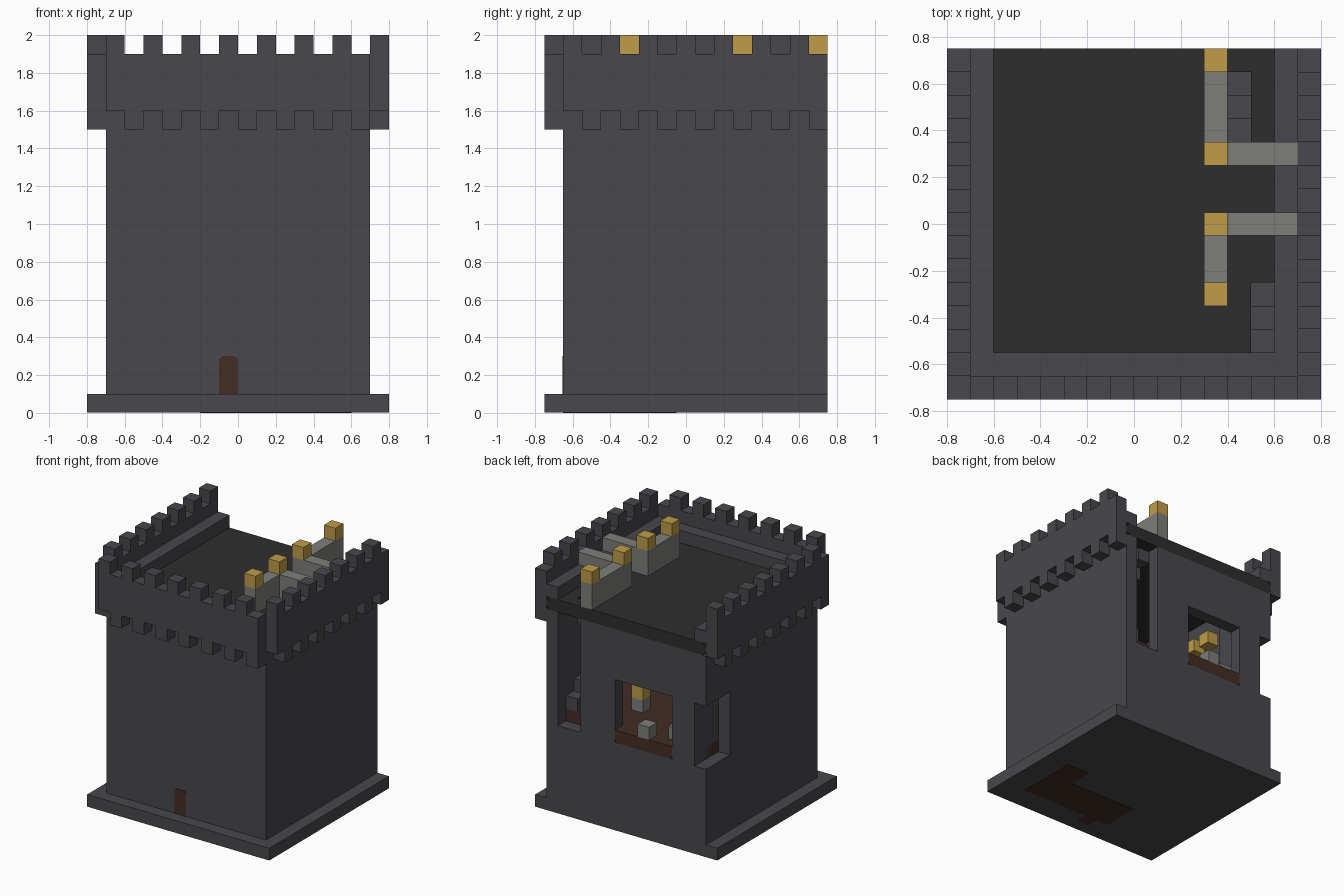
import bpy
import bmesh

cube = bpy.data.objects.get("Cube")
if cube:
    bpy.data.objects.remove(cube, do_unlink=True)


def material(name, rgb):
    m = bpy.data.materials.new(name)
    m.use_nodes = True
    col = (*rgb, 1.0)
    m.diffuse_color = col
    bsdf = m.node_tree.nodes["Principled BSDF"]
    bsdf.inputs["Base Color"].default_value = col
    bsdf.inputs["Roughness"].default_value = 0.9
    return m


STONE = material("dark stone", (0.065, 0.063, 0.072))
ROOF = material("charcoal roof", (0.027, 0.027, 0.027))
WOOD = material("brown wood", (0.056, 0.026, 0.017))
PALE = material("pale stone", (0.205, 0.212, 0.195))
GOLD = material("gold", (0.52, 0.335, 0.065))


def finish(name, bm, mat):
    bmesh.ops.recalc_face_normals(bm, faces=bm.faces)
    mesh = bpy.data.meshes.new(name)
    bm.to_mesh(mesh)
    bm.free()
    mesh.materials.append(mat)
    obj = bpy.data.objects.new(name, mesh)
    bpy.context.collection.objects.link(obj)
    return obj


def boxes(name, mat, *spans):
    """One object made of boxes, each given as ((x0, x1), (y0, y1), (z0, z1))."""
    bm = bmesh.new()
    for span in spans:
        made = bmesh.ops.create_cube(bm, size=1)["verts"]
        for v in made:
            for i, (lo, hi) in enumerate(span):
                v.co[i] = lo if v.co[i] < 0 else hi
    return finish(name, bm, mat)


def panel(name, mat, xs, ys, zs, cut, top=True, bottom=True):
    """Upright panel along x with clipped corners."""
    (x0, x1), (z0, z1) = xs, zs
    t = cut if top else 0
    b = cut if bottom else 0
    outline = []
    for x, z, dx, dz in ((x0, z0, b, b), (x1, z0, -b, b), (x1, z1, -t, -t), (x0, z1, t, -t)):
        if not dx:
            outline.append((x, z))
        elif (dx > 0) == (dz > 0):
            outline += [(x, z + dz), (x + dx, z)] if dz > 0 else [(x, z + dz), (x + dx, z)][::1]
        else:
            outline += [(x + dx, z), (x, z + dz)]
    bm = bmesh.new()
    face = bm.faces.new([bm.verts.new((x, ys[0], z)) for x, z in outline])
    grown = bmesh.ops.extrude_face_region(bm, geom=[face])["geom"]
    for v in grown:
        if isinstance(v, bmesh.types.BMVert):
            v.co.y = ys[1]
    return finish(name, bm, mat)


# Base plinth, with the ground floor showing underneath
boxes("base", STONE, ((-.8, .8), (-.75, .75), (.003, .1)))
boxes("ground_floor", WOOD,
      ((-.2, .6), (-.55, -.25), (0, .05)),
      ((.4, .6), (-.25, -.05), (0, .05)),
      ((-.1, 0), (-.65, -.55), (0, .05)))

# Tower body, upper room walls and openings
boxes("tower_body", STONE, ((-.7, .7), (-.65, .75), (.1, .7)))
UP = (.7, 1.6)
OVER = (1.2, 1.6)
boxes("front_wall", STONE, ((-.7, .7), (-.65, -.55), UP))
boxes("left_wall", STONE, ((.6, .7), (-.55, .75), UP))
boxes("right_wall", STONE,
      ((-.7, -.6), (-.55, .45), UP),
      ((-.7, -.6), (.45, .75), OVER),
      ((-.6, -.5), (.4, .65), UP))
boxes("back_wall", STONE,
      ((-.6, -.4), (.65, .75), UP),
      ((.1, .4), (.65, .75), UP),
      ((-.4, .1), (.65, .75), OVER))

# Wooden floor, window sill and door
boxes("room_floor", WOOD, ((-.6, .6), (-.55, .65), (.7, .8)))
panel("window_sill", WOOD, (-.4, .1), (.65, .75), (.7, .8), .02, top=False)
panel("front_door", WOOD, (-.1, 0), (-.654, -.65), (.1, .3), .015, bottom=False)

# Roof slab with two stair openings
Z = (1.6, 1.7)
boxes("roof_slab", ROOF,
      ((-.7, .4), (-.65, .65), Z),
      ((.4, .5), (-.65, .35), Z),
      ((.5, .6), (-.65, -.55), Z),
      ((.5, .6), (-.25, .65), Z),
      ((.6, .7), (-.65, .65), Z))
panel("roof_back_edge", ROOF, (-.7, .7), (.65, .75), Z, .03)

# Stairs down from the roof
back_steps, front_steps = [], []
for i in range(6):
    top = 1.6 - .1 * i
    y = .55 - .1 * i
    back_steps.append(((.4, .5), (y, y + .1), (top - .1, top)))
    y = -.55 + .1 * i
    front_steps.append(((.5, .6), (y, y + .1), (top - .1, top)))
boxes("back_stairs", STONE, *back_steps)
boxes("front_stairs", STONE, *front_steps)
boxes("lower_steps", STONE,
      ((.5, .6), (.55, .65), (.8, .9)),
      ((.5, .6), (.45, .55), (.8, 1)))

# Walkway inside the parapet
W = (1.7, 1.8)
boxes("walkway", STONE,
      ((-.7, -.6), (-.65, .75), W),
      ((.6, .7), (-.65, .75), W),
      ((-.6, .6), (-.65, -.55), W))


# Parapets: teeth on top alternate with brackets below
def parapet(name, along, start, across, first_tooth):
    def span(a, b, zs):
        run = (start + .1 * a, start + .1 * b)
        return (run, across, zs) if along == "x" else (across, run, zs)
    parts = [span(0, 14, (1.6, 1.9))]
    for i in range(14):
        is_tooth = i % 2 == first_tooth
        parts.append(span(i, i + 1, (1.9, 2) if is_tooth else (1.5, 1.6)))
    boxes(name, STONE, *parts)


parapet("front_parapet", "x", -.7, (-.75, -.65), 0)
parapet("left_parapet", "y", -.65, (.7, .8), 0)
parapet("right_parapet", "y", -.65, (-.8, -.7), 1)

# Pale railings with gold caps around the stair openings
R = (1.7, 1.9)
boxes("railings", PALE,
      ((.3, .4), (.25, .75), R), ((.4, .7), (.25, .35), R),
      ((.3, .4), (-.35, .05), R), ((.4, .7), (-.05, .05), R))
boxes("railing_caps", GOLD,
      *[((.3, .4), (y - .05, y + .05), (1.9, 2)) for y in (-.3, 0, .3, .7)])

# Room furnishings
boxes("room_blocks", PALE,
      ((-.2, -.1), (.65, .75), (.8, .9)),
      ((-.4, -.3), (.55, .65), (.8, .9)),
      ((.1, .2), (.3, .4), (.8, .9)))
boxes("room_lamps", GOLD,
      ((.1, .2), (.3, .4), (.9, 1)),
      ((-.4, -.3), (.4, .5), (1.15, 1.25)),
      ((-.4, -.3), (.24, .34), (1.15, 1.25)))
